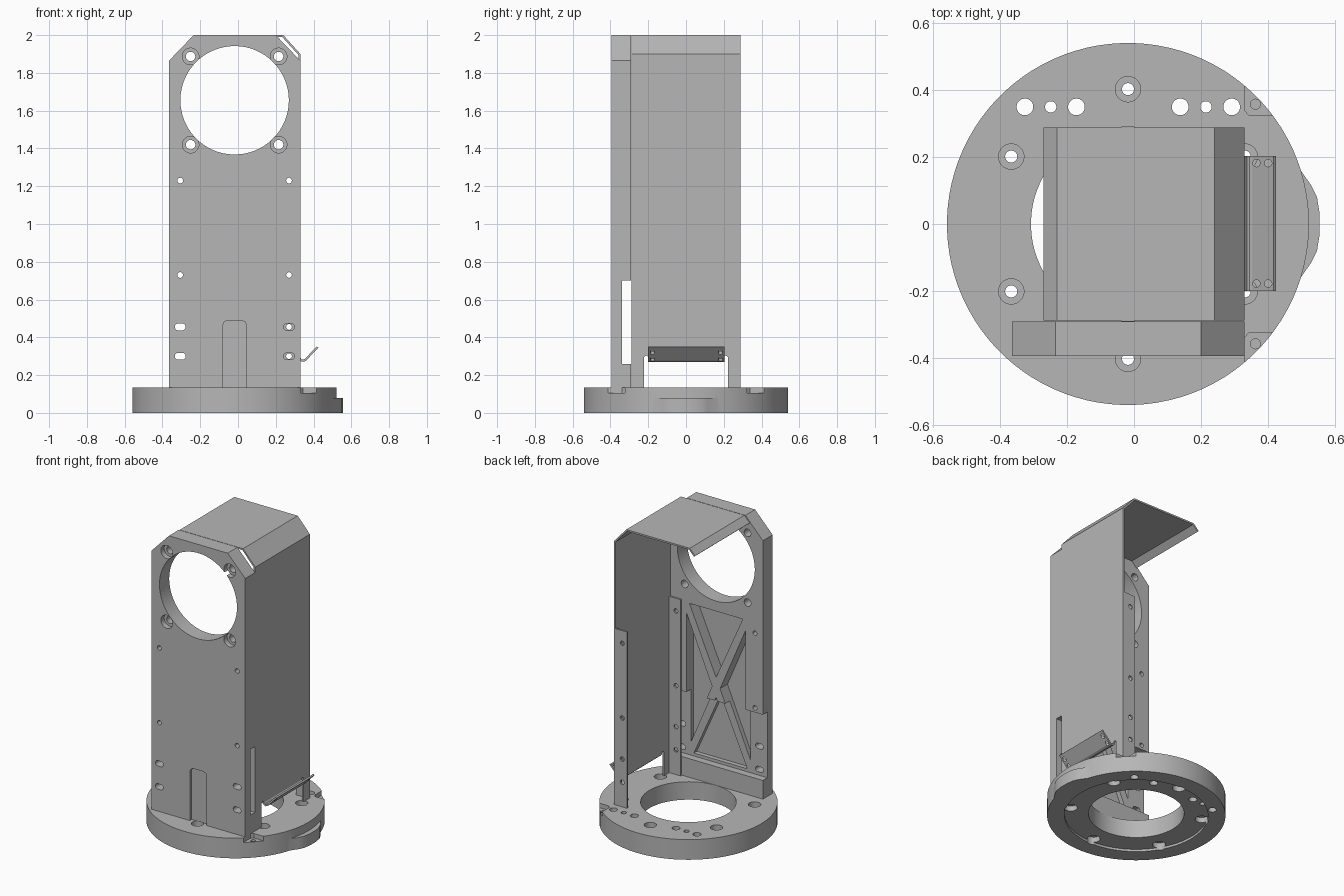
import bpy, bmesh, math
from mathutils import Vector

old = bpy.data.objects.get("Cube")
if old:
    bpy.data.objects.remove(old, do_unlink=True)

metal = bpy.data.materials.new("plain grey metal")
metal.use_nodes = True
GREY = (0.47, 0.47, 0.47, 1)
metal.diffuse_color = GREY
metal.node_tree.nodes["Principled BSDF"].inputs["Base Color"].default_value = GREY


def prism(name, outline, axis, lo, hi):
    """Extrude a closed 2D outline along an axis."""
    place = {"X": lambda a, b, h: (h, a, b),
             "Y": lambda a, b, h: (a, h, b),
             "Z": lambda a, b, h: (a, b, h)}[axis]
    bm = bmesh.new()
    face = bm.faces.new([bm.verts.new(place(a, b, lo)) for a, b in outline])
    top = bmesh.ops.extrude_face_region(bm, geom=[face])["geom"]
    bmesh.ops.translate(bm, vec=place(0, 0, hi - lo),
                        verts=[g for g in top if isinstance(g, bmesh.types.BMVert)])
    bmesh.ops.recalc_face_normals(bm, faces=bm.faces)
    mesh = bpy.data.meshes.new(name)
    bm.to_mesh(mesh)
    bm.free()
    mesh.materials.append(metal)
    obj = bpy.data.objects.new(name, mesh)
    bpy.context.collection.objects.link(obj)
    return obj


def circle(a, b, r, n=24, stretch=0):
    """Circle outline, or a slot when stretched along the first axis."""
    pts = []
    for i in range(n):
        t = math.tau * (i + 0.5) / n
        c = math.cos(t)
        pts.append((a + r * c + math.copysign(stretch, c), b + r * math.sin(t)))
    return pts


def rect(a0, a1, b0, b1):
    return [(a0, b0), (a1, b0), (a1, b1), (a0, b1)]


def ribbon(path, thick):
    """Outline of a bent sheet; the thickness goes to the left of the path."""
    path = [Vector(p) for p in path]
    inner = []
    for i, p in enumerate(path):
        d1 = (p - path[max(i - 1, 0)]).normalized() if i else None
        d2 = (path[i + 1] - p).normalized() if i < len(path) - 1 else None
        d1, d2 = d1 or d2, d2 or d1
        n1, n2 = Vector((-d1.y, d1.x)), Vector((-d2.y, d2.x))
        n = (n1 + n2).normalized()
        inner.append(p + n * thick / n.dot(n1))
    return [tuple(p) for p in path + inner[::-1]]


def combine(obj, outline, axis, lo, hi, op="DIFFERENCE"):
    """Cut a prism from the part, or join one to it."""
    tool = prism("tool", outline, axis, lo, hi)
    mod = obj.modifiers.new("combine", "BOOLEAN")
    mod.operation, mod.object, mod.solver = op, tool, "EXACT"
    bpy.context.view_layer.objects.active = obj
    bpy.ops.object.modifier_apply(modifier=mod.name)
    bpy.data.objects.remove(tool, do_unlink=True)


CX = -0.018          # common axis of the base and the upright plate
BASE_TOP = 0.135
PLATE_FRONT, PLATE_BACK = -0.395, -0.292
HOLE_HEIGHTS = (1.23, 0.73, 0.455, 0.30)

# Round base with a low bulge on its left side
base = prism("round_base", circle(CX, 0, 0.541, 96), "Z", 0, BASE_TOP)
bulge = [(0.3, -0.165), (0.495, -0.165), (0.53, -0.115), (0.547, -0.08), (0.555, -0.03),
         (0.555, 0.03), (0.547, 0.08), (0.53, 0.115), (0.495, 0.165), (0.3, 0.165)]
combine(base, bulge, "Z", 0, 0.078, "UNION")
combine(base, circle(CX, 0, 0.29, 80), "Z", -0.1, 0.3)
combine(base, circle(CX, 0, 0.435, 80), "Z", -0.1, 0.015)
# Six counterbored holes on a ring
for i in range(6):
    t = math.radians(30 + 60 * i)
    x, y = CX + 0.403 * math.cos(t), 0.403 * math.sin(t)
    combine(base, circle(x, y, 0.018), "Z", -0.1, 0.3)
    combine(base, circle(x, y, 0.038), "Z", 0.095, 0.3)
    combine(base, circle(x, y, 0.04), "Z", -0.1, 0.05)
# Row of holes behind the upright
for centre in (-0.249, 0.215):
    for dx, r in ((-0.077, 0.025), (0, 0.017), (0.077, 0.025)):
        combine(base, circle(centre + dx, 0.35, r), "Z", -0.1, 0.3)
# Sunken corners with small screw holes
for s in (-1, 1):
    corner = [(0.33, s * 0.34), (0.345, s * 0.324), (0.6, s * 0.324),
              (0.6, s * 0.6), (0.33, s * 0.6)]
    combine(base, corner, "Z", 0.105, 0.3)
    combine(base, circle(0.363, s * 0.358, 0.015), "Z", 0.03, 0.3)

# Upright front plate with clipped top corners
outline = [(-0.365, BASE_TOP), (0.33, BASE_TOP), (0.33, 1.865), (0.2, 2.0),
           (-0.235, 2.0), (-0.365, 1.865)]
plate = prism("front_plate", outline, "Y", PLATE_FRONT, PLATE_BACK)
combine(plate, circle(CX, 1.655, 0.287, 80), "Y", -1, 1)
for sx in (-1, 1):
    # Counterbored corner holes around the large opening
    for z in (1.887, 1.42):
        x = CX + sx * 0.233
        combine(plate, circle(x, z, 0.025), "Y", -1, 1)
        combine(plate, circle(x, z, 0.044), "Y", -1, -0.36)
    # Edge holes, the lower two being slots
    for z in HOLE_HEIGHTS:
        stretch = 0.011 if z < 0.5 else 0
        combine(plate, circle(CX + sx * 0.288, z, 0.018 if stretch else 0.015,
                              stretch=stretch), "Y", -1, 1)
# Four triangular pockets that leave a cross brace
MID, HALF_W, HALF_H, RIB = 0.79, 0.22, 0.51, 0.045
for s in (-1, 1):
    upright = [(CX - HALF_W + RIB / 2, MID + s * HALF_H),
               (CX + HALF_W - RIB / 2, MID + s * HALF_H), (CX, MID + s * RIB * 1.5)]
    sideways = [(CX + s * HALF_W, MID - HALF_H + RIB * 1.5),
                (CX + s * HALF_W, MID + HALF_H - RIB * 1.5), (CX + s * RIB / 1.5, MID)]
    for tri in (upright, sideways):
        combine(plate, tri, "Y", -0.37, 0)
# Wide notch across the lower back and a round-cornered groove in the front
combine(plate, rect(-1, 1, 0.26, 0.70), "Y", -0.34, 0)
groove = [(-0.08, 0.1), (0.045, 0.1), (0.045, 0.465), (0.037, 0.482), (0.02, 0.49),
          (-0.055, 0.49), (-0.072, 0.482), (-0.08, 0.465)]
combine(plate, groove, "Y", -1, -0.375)

# Bent sheet cover: side wall, sloped shoulder, roof and lip
SHEET, DEPTH = 0.011, 0.289
bend = [(0.33, BASE_TOP), (0.33, 1.9), (0.24, 2.0), (-0.23, 2.0), (-0.27, 1.96)]
cover = prism("bent_cover", ribbon(bend, SHEET), "Y", -DEPTH, DEPTH)
# Opening at the foot of the wall, with relief slits beside the tab
opening = [(-0.222, 0), (0.222, 0), (0.222, 0.295), (0.21, 0.305), (0.2, 0.295),
           (0.2, 0.285), (-0.2, 0.285), (-0.2, 0.295), (-0.21, 0.305), (-0.222, 0.295)]
combine(cover, opening, "X", 0.2, 0.5)

# Mounting flanges folded inward from the wall
for name, s in (("front_flange", -1), ("back_flange", 1)):
    y0, y1 = sorted((s * DEPTH, s * (DEPTH - SHEET)))
    flange = prism(name, rect(0.235, 0.3295, BASE_TOP, 1.315), "Y", y0, y1)
    for z in HOLE_HEIGHTS:
        combine(flange, circle(CX + 0.288, z, 0.015), "Y", -1, 1)

# Hooked tab with screw holes at the foot of the wall
hook = [(0.319, 0.30), (0.321, 0.286), (0.331, 0.274), (0.346, 0.27),
        (0.36, 0.276), (0.425, 0.345)]
tab = prism("hooked_tab", ribbon(hook, SHEET), "Y", -0.2, 0.203)
for y in (-0.178, 0.182):
    for x in (0.366, 0.401):
        combine(tab, circle(x, y, 0.011), "Z", 0.2, 0.5)

# Smooth round walls, keep every edge crisp
for obj in bpy.context.scene.objects:
    obj.select_set(obj.type == "MESH")
bpy.context.view_layer.objects.active = base
bpy.ops.object.shade_smooth_by_angle(angle=math.radians(25))
